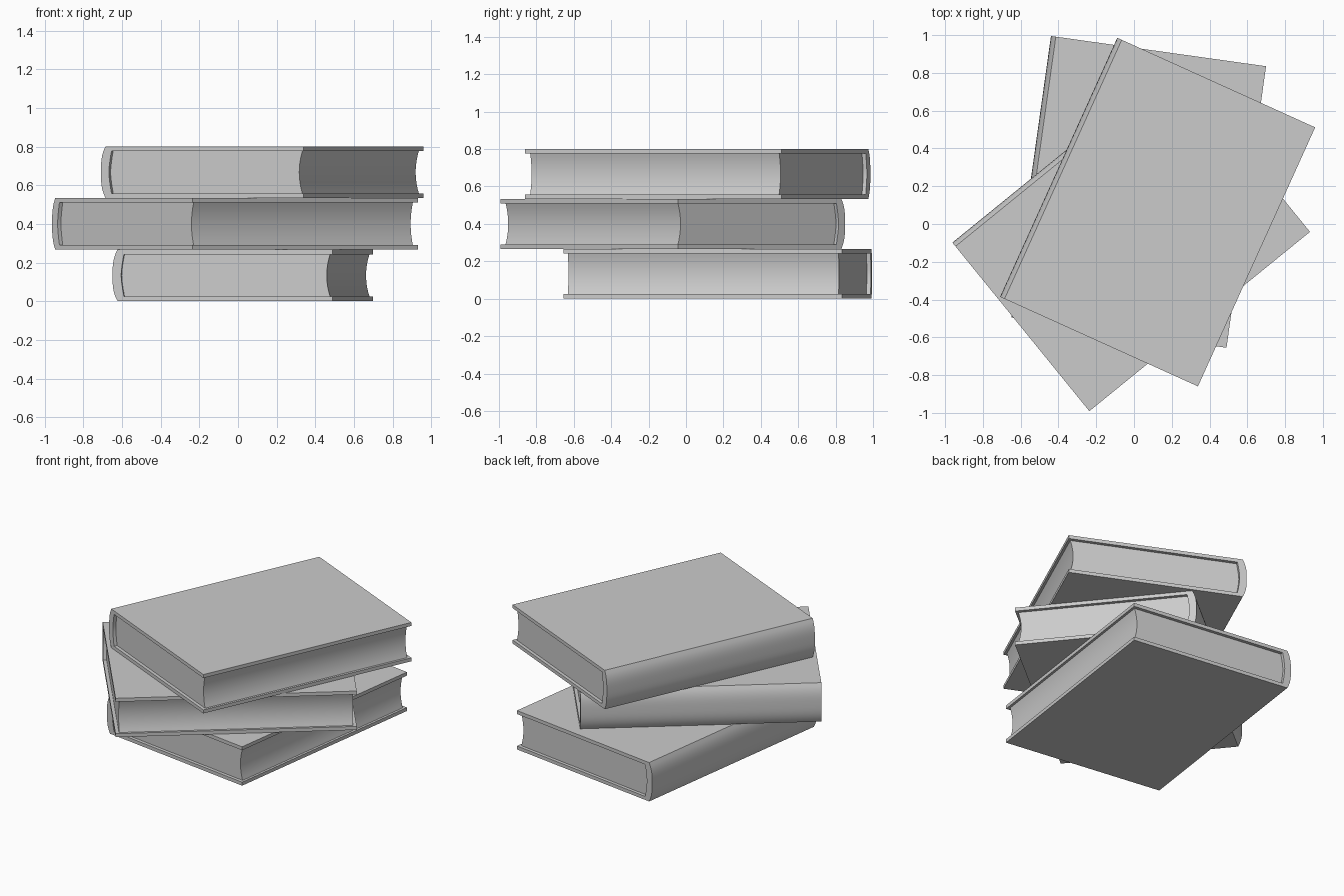
import bpy, bmesh, math
from mathutils import Matrix

if "Cube" in bpy.data.objects:
    bpy.data.objects.remove(bpy.data.objects["Cube"])

W, L, T = 1.15, 1.505, 0.267      # book width, length, thickness
COVER = 0.024                     # board thickness
N = 12                            # segments along each curved edge


def extrude_profile(name, profile, length, matrix):
    """Extrude a closed x/z profile along y, centred on the origin."""
    bm = bmesh.new()
    face = bm.faces.new([bm.verts.new((x, -length / 2, z)) for x, z in profile])
    ext = bmesh.ops.extrude_face_region(bm, geom=[face])
    moved = [v for v in ext["geom"] if isinstance(v, bmesh.types.BMVert)]
    bmesh.ops.translate(bm, verts=moved, vec=(0, length, 0))
    bmesh.ops.recalc_face_normals(bm, faces=bm.faces[:])
    mesh = bpy.data.meshes.new(name)
    bm.to_mesh(mesh)
    bm.free()
    obj = bpy.data.objects.new(name, mesh)
    bpy.context.collection.objects.link(obj)
    obj.matrix_world = matrix
    bpy.ops.object.select_all(action='DESELECT')
    obj.select_set(True)
    bpy.context.view_layer.objects.active = obj
    bpy.ops.object.shade_smooth_by_angle(angle=math.radians(30))
    return obj


def curve(half, x_mid, bend, power):
    """Points from bottom to top; x shifts by bend towards both ends."""
    ts = [2 * i / N - 1 for i in range(N + 1)]
    return [(x_mid + bend * abs(t) ** power, half * t) for t in ts]


def book(name, x, y, z, angle):
    m = Matrix.Translation((x, y, z + T / 2)) @ Matrix.Rotation(math.radians(angle), 4, 'Z')
    left, right = -W / 2, W / 2
    inner = T / 2 - COVER
    # cover: rounded spine outside, bowed hollow inside, two flat boards
    outside = curve(T / 2, left, 0.026, 3)
    hollow = curve(inner, left + 0.045, 0.015, 1.5)
    cover = outside + [(right, T / 2), (right, inner)] + hollow[::-1] + [(right, -inner), (right, -T / 2)]
    extrude_profile(name + "_cover", cover, L, m)
    # pages: follow the hollow, with a concave fore edge
    fore = curve(inner, right - 0.034, 0.018, 2)
    extrude_profile(name + "_pages", hollow + fore[::-1], L - 0.044, m)


book("bottom_book", 0.025, 0.17, 0, -8.0)
book("middle_book", -0.015, -0.07, T, -50.9)
book("top_book", 0.125, 0.063, 2 * T, -24.35)
